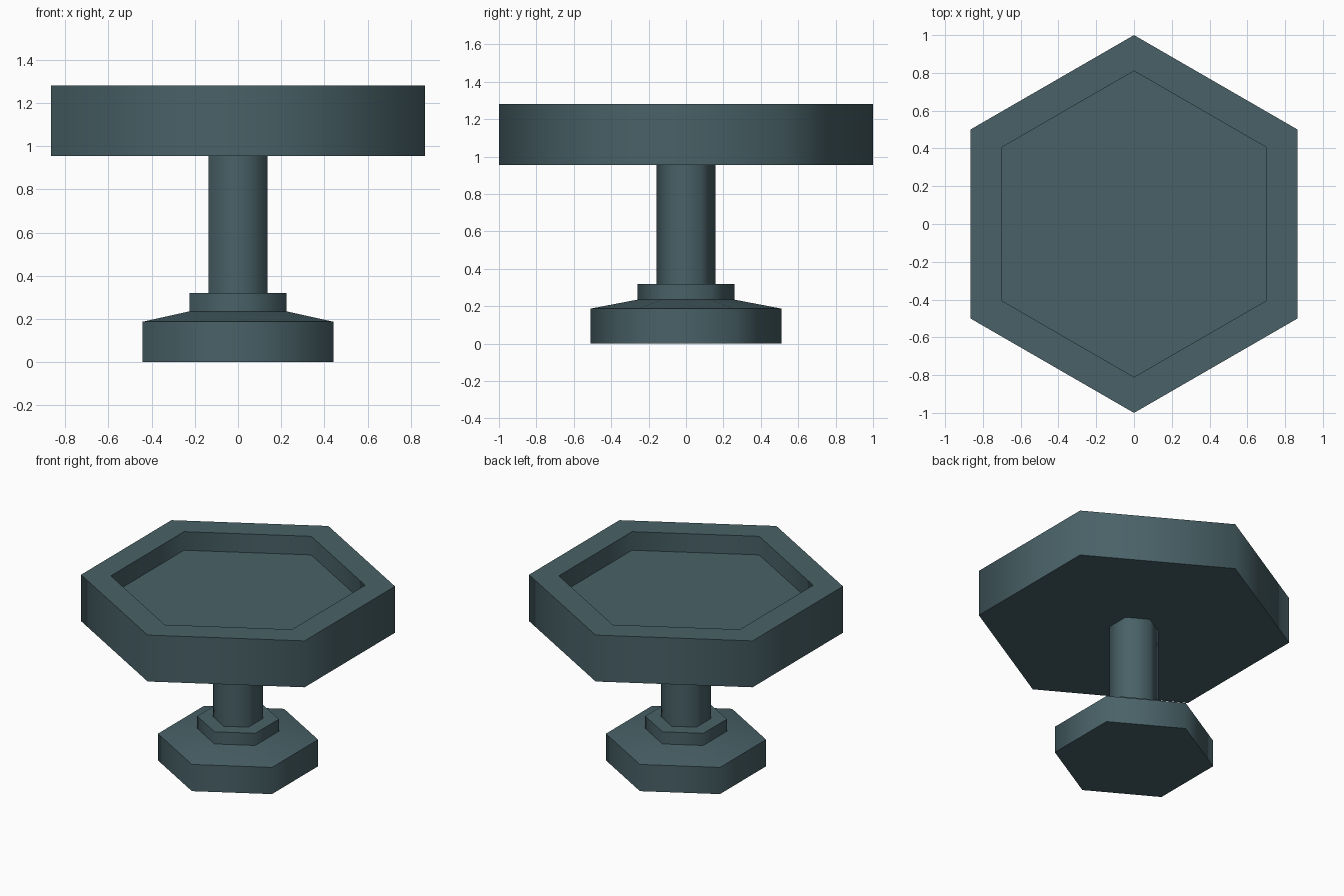
import bpy, bmesh, math

if "Cube" in bpy.data.objects:
    bpy.data.objects.remove(bpy.data.objects["Cube"])

slate = bpy.data.materials.new("slate teal")
slate.diffuse_color = (0.066, 0.120, 0.136, 1.0)
slate.use_nodes = True
slate.node_tree.nodes["Principled BSDF"].inputs["Base Color"].default_value = slate.diffuse_color


def hex_part(name, profile):
    """Closed six-sided solid from (radius, z) rings, capped at both ends."""
    bm = bmesh.new()
    rings = []
    for r, z in profile:
        rings.append([bm.verts.new((r * math.cos(a), r * math.sin(a), z))
                      for a in (math.radians(90 + 60 * i) for i in range(6))])
    for lo, hi in zip(rings, rings[1:]):
        for i in range(6):
            j = (i + 1) % 6
            bm.faces.new((lo[i], lo[j], hi[j], hi[i]))
    bm.faces.new(rings[0][::-1])
    bm.faces.new(rings[-1])
    bmesh.ops.recalc_face_normals(bm, faces=bm.faces)
    # soft shading round the six corners, hard edges elsewhere
    for f in bm.faces:
        f.smooth = True
    for e in bm.edges:
        e.smooth = e.calc_face_angle(0) < math.radians(65)
    me = bpy.data.meshes.new(name)
    bm.to_mesh(me)
    bm.free()
    me.materials.append(slate)
    ob = bpy.data.objects.new(name, me)
    bpy.context.collection.objects.link(ob)
    return ob


# foot with gently sloped top
hex_part("base", [(0.51, 0), (0.51, 0.187), (0.26, 0.235)])
# collar around the column
hex_part("collar", [(0.26, 0.235), (0.26, 0.32)])
# column
hex_part("column", [(0.158, 0.32), (0.158, 0.955)])
# basin with a sunken floor
hex_part("basin", [(1, 0.955), (1, 1.28), (0.81, 1.28), (0.81, 1.15)])
